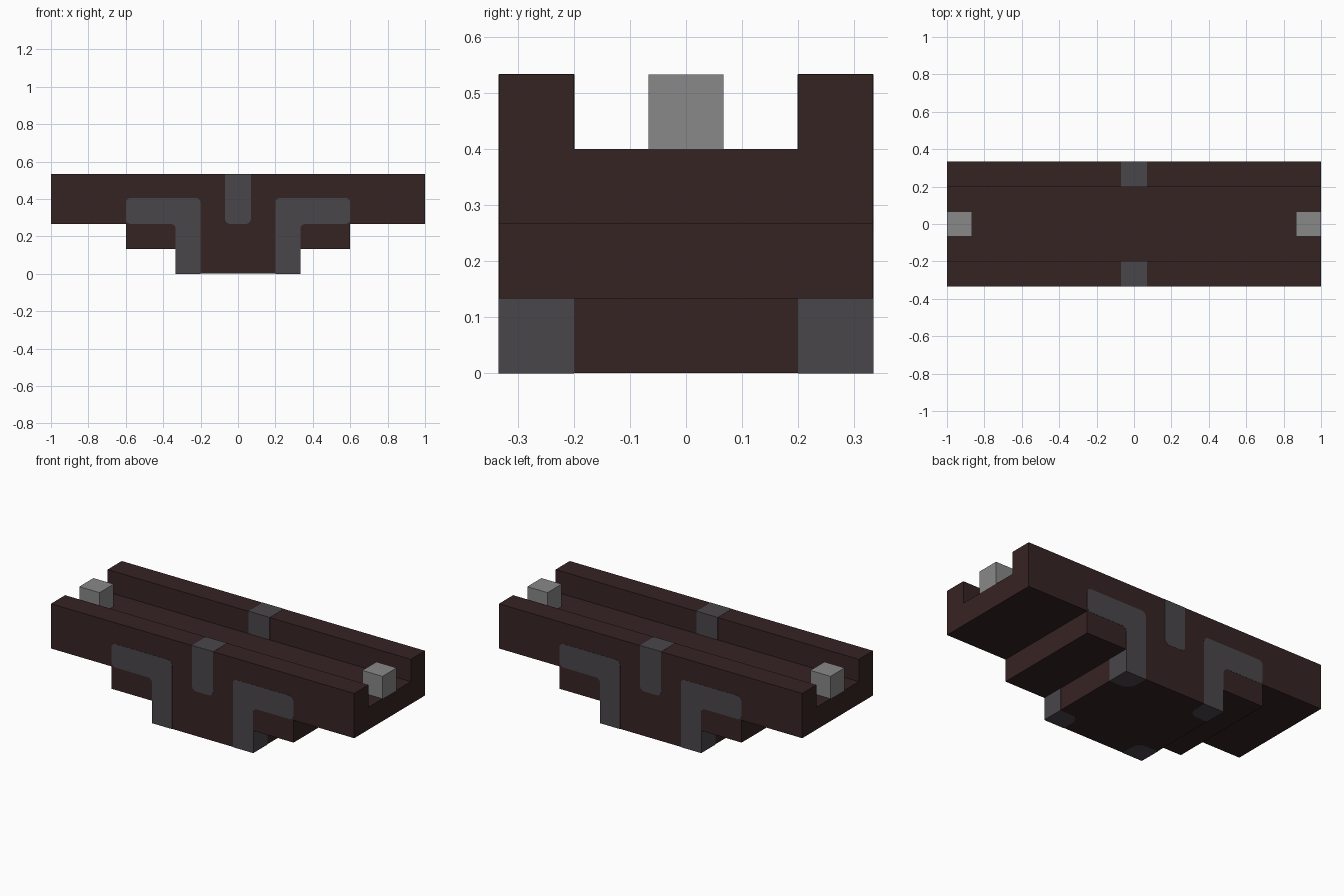
import bpy, bmesh
from mathutils import Vector

if "Cube" in bpy.data.objects:
    bpy.data.objects.remove(bpy.data.objects["Cube"], do_unlink=True)

U = 1 / 15     # modular unit: the model is 30 x 10 x 8 units
T = 0.001      # inlay plate thickness


def material(name, rgb):
    m = bpy.data.materials.new(name)
    m.use_nodes = True
    m.diffuse_color = (*rgb, 1)
    m.node_tree.nodes["Principled BSDF"].inputs["Base Color"].default_value = (*rgb, 1)
    return m


BROWN = material("dark brown", (0.037, 0.017, 0.017))
CHARCOAL = material("charcoal grey", (0.068, 0.061, 0.068))
GREY = material("mid grey", (0.246, 0.246, 0.246))


def rounded(points, steps=5):
    """Turn (u, v, radius) corners into an outline with rounded corners."""
    out = []
    for i, (u, v, r) in enumerate(points):
        p = Vector((u, v))
        if r == 0:
            out.append(p)
            continue
        a, b = (Vector(points[j][:2]) for j in (i - 1, (i + 1) % len(points)))
        a = p + (a - p).normalized() * r
        b = p + (b - p).normalized() * r
        c = a + b - p
        for k in range(steps + 1):
            t = k / steps
            out.append(c + (a.lerp(b, t) - c).normalized() * r)
    return out


def prism(name, outline, axis, start, end, mat, mirror=""):
    """Extrude an outline, given in units, along an axis; optionally mirror it."""
    def place(p, w):
        co = [p[0], p[1]]
        co.insert("xyz".index(axis), w)
        return Vector(co) * U

    bm = bmesh.new()
    face = bm.faces.new([bm.verts.new(place(p, start)) for p in outline])
    geo = bmesh.ops.extrude_face_region(bm, geom=[face])["geom"]
    shift = place((0, 0), end - start)
    bmesh.ops.translate(bm, vec=shift, verts=[g for g in geo if isinstance(g, bmesh.types.BMVert)])
    bmesh.ops.recalc_face_normals(bm, faces=bm.faces)
    mesh = bpy.data.meshes.new(name)
    bm.to_mesh(mesh)
    bm.free()
    mesh.materials.append(mat)
    ob = bpy.data.objects.new(name, mesh)
    bpy.context.collection.objects.link(ob)
    if mirror:
        mod = ob.modifiers.new("Mirror", "MIRROR")
        mod.use_axis = [a in mirror for a in "xyz"]
        mod.use_clip = False
        mod.use_mirror_merge = False
    return ob


def rect(u0, u1, v0, v1):
    return [(u0, v0), (u1, v0), (u1, v1), (u0, v1)]


t = T / U

# Stepped pedestal
half = [(5, t), (5, 2), (9, 2), (9, 4)]
prism("stepped_base", half + [(-x, z) for x, z in reversed(half)], "y", -5, 5, BROWN)

# Long tray with a raised rail along each side
half = [(5, 4), (5, 8), (3, 8), (3, 6)]
prism("channel_tray", half + [(-y, z) for y, z in reversed(half)], "x", -15, 15, BROWN)

# End pegs
prism("end_peg", rect(13, 15, -1, 1), "z", 6, 8, GREY, "x")

# L-shaped brackets inlaid on front and back
bracket = [(3, 0, 0), (5, 0, 0), (5, 4, 0.4), (9, 4, 0.4), (9, 6.1, 0.4), (3, 6.1, 0.4)]
prism("bracket_inlay", rounded(bracket), "y", -5, -5 - t, CHARCOAL, "xy")

# Bracket wrap on the pedestal ends and underside
prism("bracket_end_wrap", rect(-5, -3, 0, 2), "x", 5, 5 + t, CHARCOAL, "xy")
foot = [(3, -5, 0), (5, -5, 0), (5, -3, 0), (3, -3, 0.9)]
prism("bracket_foot", rounded(foot), "z", 0, t, CHARCOAL, "xy")

# Centre bands folded over each rail
band = [(-1.05, 8, 0), (-1.05, 4, 0.45), (1.05, 4, 0.45), (1.05, 8, 0)]
prism("band_outer", rounded(band), "y", -5, -5 - t, CHARCOAL, "y")
prism("band_top", rect(-1.05, 1.05, -5, -3), "z", 8, 8 + t, CHARCOAL, "y")
prism("band_inner", rect(-1.05, 1.05, 6, 8), "y", -3, -3 + t, CHARCOAL, "y")
